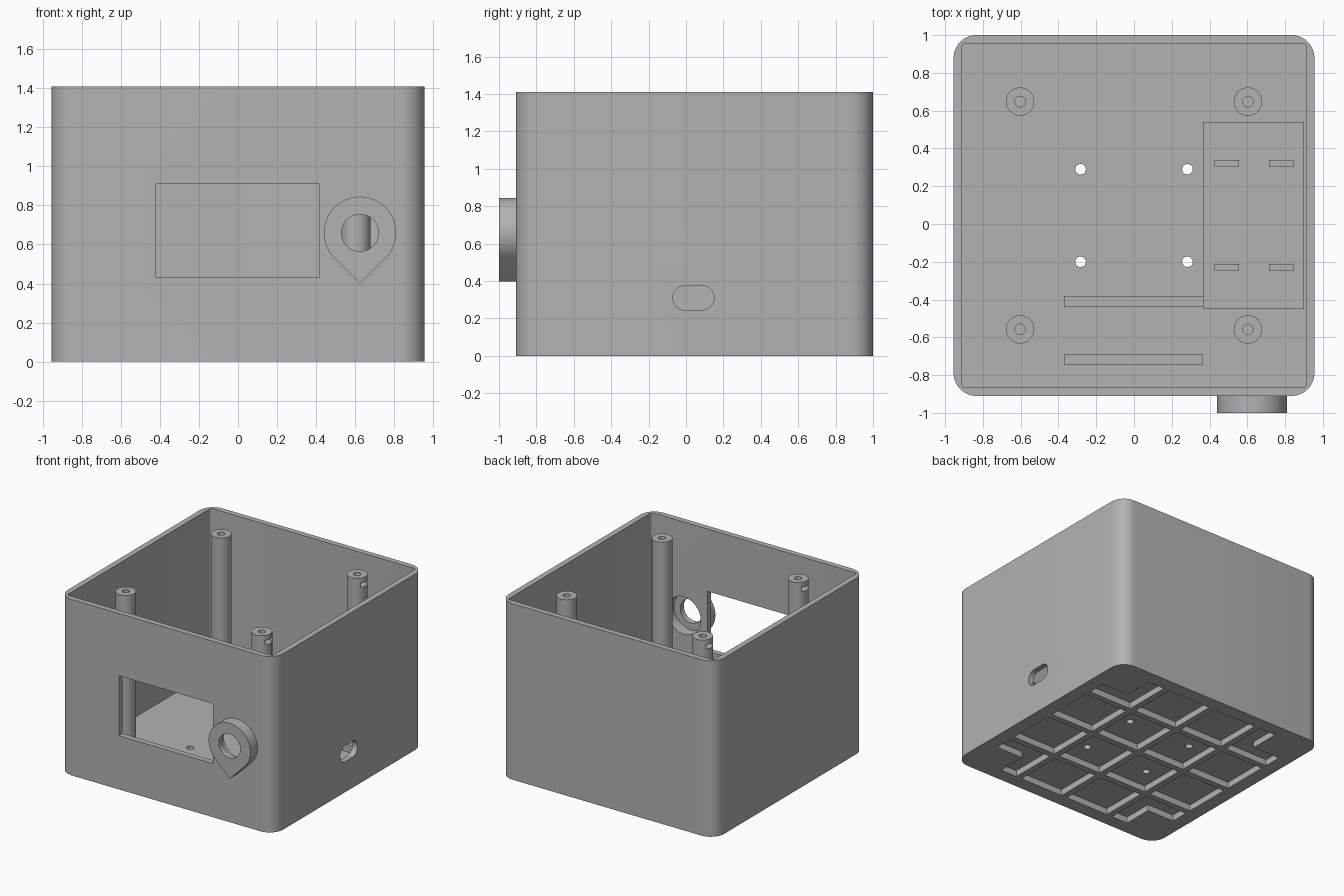
import bpy, bmesh
from math import cos, sin, pi, radians
from mathutils import Vector

cube = bpy.data.objects.get("Cube")
if cube:
    bpy.data.objects.remove(cube, do_unlink=True)

grey = bpy.data.materials.new("plain grey")
grey.use_nodes = True
COLOUR = (0.45, 0.45, 0.45, 1)
grey.diffuse_color = COLOUR
grey.node_tree.nodes["Principled BSDF"].inputs["Base Color"].default_value = COLOUR

CY = 0.045            # middle of the case in depth
HALF, INNER = 0.955, 0.91
HEIGHT, FLOOR = 1.41, 0.10
AXES = {"z": lambda a, b, h: (a, b, h),
        "y": lambda a, b, h: (a, h, b),
        "x": lambda a, b, h: (h, a, b)}


def arc(cx, cy, r, start=0, end=360, n=48):
    steps = n if end - start == 360 else n + 1
    return [(cx + r * cos(radians(start + (end - start) * i / n)),
             cy + r * sin(radians(start + (end - start) * i / n))) for i in range(steps)]


def rect(x0, x1, y0, y1):
    return [(x0, y0), (x1, y0), (x1, y1), (x0, y1)]


def rounded(x0, x1, y0, y1, r, n=12):
    return (arc(x1 - r, y1 - r, r, 0, 90, n) + arc(x0 + r, y1 - r, r, 90, 180, n)
            + arc(x0 + r, y0 + r, r, 180, 270, n) + arc(x1 - r, y0 + r, r, 270, 359.9, n))


def prism(name, outline, low, high, axis="z"):
    """Extrude a flat outline along an axis."""
    bm = bmesh.new()
    place = AXES[axis]
    face = bm.faces.new([bm.verts.new(place(a, b, low)) for a, b in outline])
    new = bmesh.ops.extrude_face_region(bm, geom=[face])["geom"]
    bmesh.ops.translate(bm, vec=Vector(place(0, 0, high - low)),
                        verts=[v for v in new if isinstance(v, bmesh.types.BMVert)])
    bmesh.ops.recalc_face_normals(bm, faces=bm.faces)
    mesh = bpy.data.meshes.new(name)
    bm.to_mesh(mesh)
    bm.free()
    mesh.materials.append(grey)
    ob = bpy.data.objects.new(name, mesh)
    bpy.context.collection.objects.link(ob)
    return ob


def cut(target, *cutters):
    """Subtract each cutter from the target, then remove it."""
    bpy.context.view_layer.objects.active = target
    for c in cutters:
        mod = target.modifiers.new("cut", "BOOLEAN")
        mod.operation, mod.solver, mod.object = "DIFFERENCE", "EXACT", c
        bpy.ops.object.modifier_apply(modifier=mod.name)
        bpy.data.objects.remove(c, do_unlink=True)


def smooth(ob):
    bpy.ops.object.select_all(action="DESELECT")
    ob.select_set(True)
    bpy.context.view_layer.objects.active = ob
    bpy.ops.object.shade_smooth_by_angle(angle=radians(30))


# Open-topped case with a rounded footprint
case = prism("case", rounded(-HALF, HALF, CY - HALF, CY + HALF, 0.12), 0, HEIGHT)
cut(case, prism("cavity", rounded(-INNER, INNER, CY - INNER, CY + INNER, 0.015, 4),
                FLOOR, HEIGHT + 0.1))

# Display window, knob recess and cable slot
KX, KZ = 0.625, 0.66
cut(case,
    prism("window", rect(-0.42, 0.415, 0.43, 0.91), -1.0, -0.8, "y"),
    prism("recess", arc(KX, KZ, 0.15), -1.0, -0.8, "y"),
    prism("slot", rounded(-0.07, 0.15, 0.245, 0.375, 0.0645), 0.8, 1.1, "x"))

# Screw holes through the floor
for sx in (-1, 1):
    for sy in (-1, 1):
        cut(case, prism("hole", arc(sx * 0.283, CY + sy * 0.245, 0.028, n=24), -0.1, 0.2))

# Underside pockets between ribs, with solid corners
SPAN, RIB, DEPTH, SOLID = 0.87, 0.025, 0.05, 0.24
pitch = SPAN * 2 / 4
for i in range(4):
    for j in range(4):
        x0, x1 = -SPAN + i * pitch + RIB, -SPAN + (i + 1) * pitch - RIB
        y0, y1 = -SPAN + j * pitch + RIB, -SPAN + (j + 1) * pitch - RIB
        outline = rect(x0, x1, y0, y1)
        if i in (0, 3) and j in (0, 3):
            sx, sy = (-1 if i == 0 else 1), (-1 if j == 0 else 1)
            far_x, near_x = (x0, x1) if i == 0 else (x1, x0)
            far_y, near_y = (y0, y1) if j == 0 else (y1, y0)
            mid_x, mid_y = far_x - sx * SOLID, far_y - sy * SOLID
            outline = [(near_x, near_y), (far_x, near_y), (far_x, mid_y),
                       (mid_x, mid_y), (mid_x, far_y), (near_x, far_y)]
        cut(case, prism("pocket", [(x, y + CY) for x, y in outline], -0.1, DEPTH))
smooth(case)

# Teardrop collar around the knob hole, counterbored from inside
drop = arc(KX, KZ, 0.185, -45, 225) + [(KX, KZ - 0.185 * 2 ** 0.5)]
collar = prism("knob_collar", drop, -1.0, -0.91, "y")
cut(collar, prism("bore", arc(KX, KZ, 0.095), -1.1, -0.8, "y"),
    prism("counterbore", arc(KX, KZ, 0.15), -0.955, -0.8, "y"))
smooth(collar)

# Lid posts with a screw hole and an outward nut slot
for sx, side in ((-1, "right"), (1, "left")):
    for sy, end in ((-1, "front"), (1, "back")):
        px, py = sx * 0.603, CY + sy * 0.603
        post = prism(f"post_{end}_{side}", arc(px, py, 0.075), FLOOR - 0.01, HEIGHT - 0.005)
        a, b = sorted((px - sx * 0.045, px + sx * 0.1))
        cut(post, prism("screw", arc(px, py, 0.028, n=24), 1.1, 1.5),
            prism("nut", rect(a, b, py - 0.045, py + 0.045), 1.33, 1.365))
        smooth(post)

# Floor rails, side platform and its board clips
for name, y in (("rail_front", -0.745), ("rail_back", -0.44)):
    prism(name, rect(-0.37, 0.365, y, y + 0.055), FLOOR - 0.01, 0.14)
prism("side_platform", rect(0.365, 0.9, -0.45, 0.54), FLOOR - 0.01, 0.15)
for x in (0.425, 0.715):
    for y in (-0.247, 0.305):
        prism("board_clip", rect(x, x + 0.13, y, y + 0.034), 0.14, 0.21)
